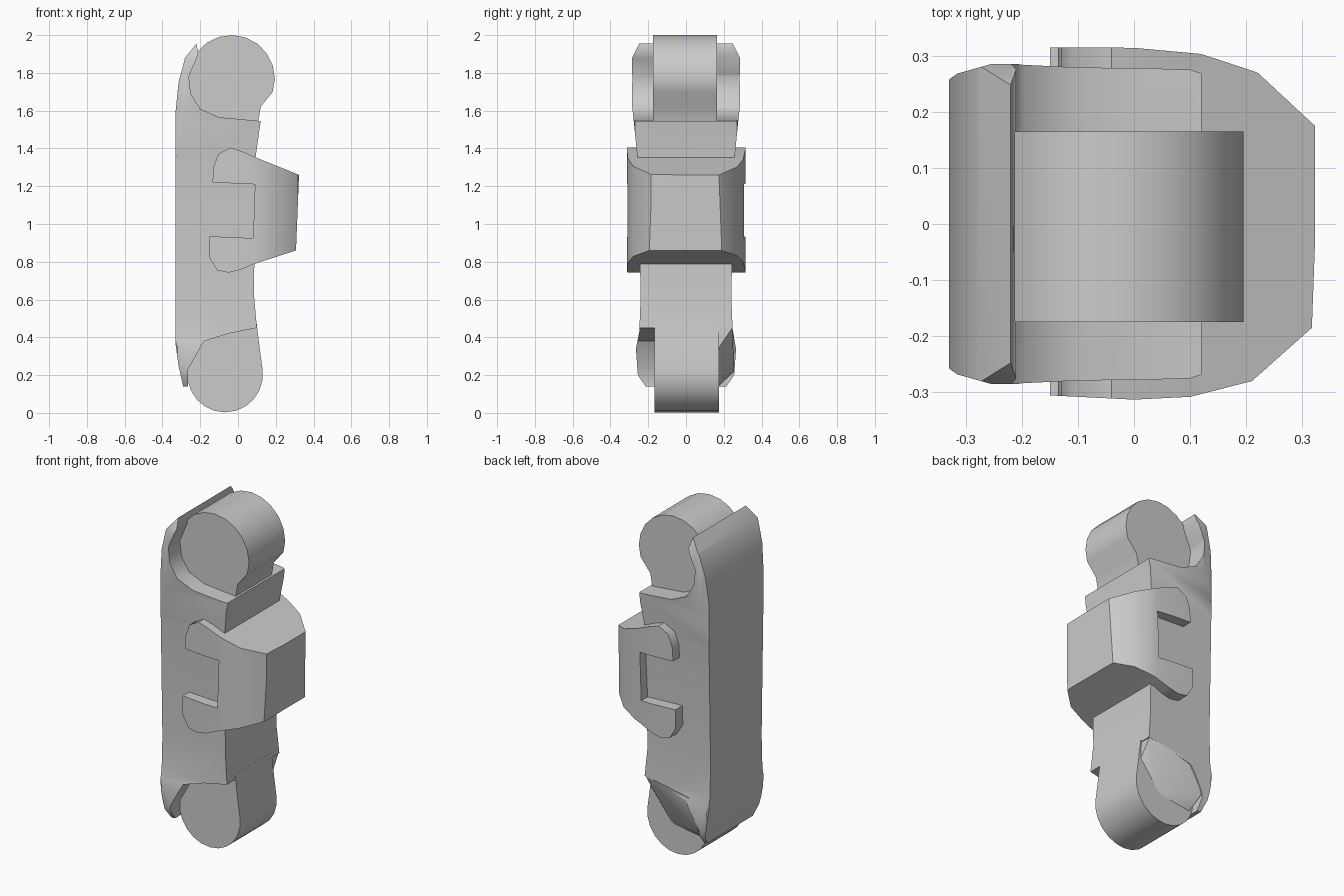
import bpy, bmesh, math
from mathutils import Vector

if "Cube" in bpy.data.objects:
    bpy.data.objects.remove(bpy.data.objects["Cube"])


def prism(name, pts, axis, lo, hi):
    """Extrude a 2D outline along one axis (remaining axes keep x, y, z order)."""
    bm = bmesh.new()

    def place(a, b, d):
        c = [a, b]
        c.insert("xyz".index(axis), d)
        return Vector(c)
    low = [bm.verts.new(place(a, b, lo)) for a, b in pts]
    high = [bm.verts.new(place(a, b, hi)) for a, b in pts]
    bm.faces.new(low)
    bm.faces.new(high)
    n = len(pts)
    for i in range(n):
        j = (i + 1) % n
        bm.faces.new((low[i], low[j], high[j], high[i]))
    return finish(name, bm)


def finish(name, bm):
    bmesh.ops.recalc_face_normals(bm, faces=bm.faces)
    me = bpy.data.meshes.new(name)
    bm.to_mesh(me)
    bm.free()
    ob = bpy.data.objects.new(name, me)
    bpy.context.collection.objects.link(ob)
    return ob


def select(ob):
    bpy.ops.object.select_all(action='DESELECT')
    ob.select_set(True)
    bpy.context.view_layer.objects.active = ob


def intersect(ob, other):
    select(ob)
    m = ob.modifiers.new("trim", 'BOOLEAN')
    m.operation = 'INTERSECT'
    m.solver = 'EXACT'
    m.object = other
    bpy.ops.object.modifier_apply(modifier=m.name)
    bpy.data.objects.remove(other)


def smooth(ob, deg=35):
    select(ob)
    bpy.ops.object.shade_smooth_by_angle(angle=math.radians(deg))


def mirrored(half):
    return half + [(-y, z) for y, z in reversed(half)]


def arc(cx, cz, r, a0, a1, n):
    return [(cx + r * math.cos(math.radians(a0 + (a1 - a0) * i / n)),
             cz + r * math.sin(math.radians(a0 + (a1 - a0) * i / n))) for i in range(n + 1)]


# Main shell: side profile trimmed by its front silhouette and its plan
shell_profile = [
    (-0.33, 1.6), (-0.315, 1.75), (-0.28, 1.88), (-0.22, 1.955), (-0.21, 1.9),
    (-0.26, 1.78), (-0.25, 1.69), (-0.2, 1.61), (-0.1, 1.565), (0.12, 1.545),
    (0.09, 1.33), (0.085, 0.62), (0.1, 0.45), (-0.05, 0.42), (-0.18, 0.38),
    (-0.265, 0.23), (-0.265, 0.14), (-0.29, 0.14), (-0.315, 0.25), (-0.33, 0.36)]
shell = prism("limb_shell", shell_profile, 'y', -0.5, 0.5)
intersect(shell, prism("silhouette", mirrored([
    (0.24, 1.97), (0.285, 1.88), (0.285, 1.62), (0.275, 1.53), (0.255, 1.33),
    (0.24, 0.62), (0.247, 0.43), (0.265, 0.34), (0.255, 0.2), (0.2, 0.12)]), 'x', -0.6, 0.6))
plan = [(-0.34, 0.25), (-0.315, 0.268), (-0.255, 0.285), (-0.2, 0.285), (0.1, 0.275), (0.13, 0.265)]
intersect(shell, prism("plan", plan + [(x, -y) for x, y in reversed(plan)], 'z', -0.1, 2.1))
smooth(shell)

# Rounded joints at both ends, with short necks into the shell
upper = prism("upper_joint", arc(-0.035, 1.77, 0.23, -18, 195, 12)
              + [(-0.24, 1.65), (-0.24, 1.5), (0.1, 1.5), (0.12, 1.62)],
              'y', -0.175, 0.165)
smooth(upper)
lower = prism("lower_joint", arc(-0.068, 0.203, 0.2, 172, 368, 12)
              + [(0.115, 0.34), (0.098, 0.48), (-0.2, 0.48)],
              'y', -0.168, 0.176)
smooth(lower)

# Sloped web between shell and lower joint on the rear side
bm = bmesh.new()
for p in [(0.095, 0.245, 0.45), (-0.2, 0.255, 0.4), (-0.26, 0.255, 0.22),
          (0.1, 0.17, 0.34), (-0.03, 0.17, 0.17), (-0.24, 0.17, 0.14),
          (0.095, 0.17, 0.47), (-0.25, 0.17, 0.4)]:
    bm.verts.new(p)
bmesh.ops.convex_hull(bm, input=bm.verts)
smooth(finish("lower_web", bm), 40)

# Clip-on guard: forked side profile trimmed by a wrapped plan
guard = prism("front_guard", [
    (-0.135, 1.22), (-0.13, 1.3), (-0.105, 1.37), (-0.04, 1.405), (0.02, 1.385),
    (0.1, 1.35), (0.323, 1.26), (0.307, 0.86), (0.09, 0.79), (0.01, 0.757),
    (-0.05, 0.743), (-0.11, 0.755), (-0.15, 0.82), (-0.15, 0.935), (0.08, 0.925),
    (0.09, 1.21)], 'y', -0.5, 0.5)
intersect(guard, prism("guard_plan", [
    (-0.16, 0.315), (0.0, 0.314), (0.12, 0.303), (0.22, 0.27), (0.33, 0.168),
    (0.317, -0.185), (0.21, -0.28), (0.1, -0.308), (0.0, -0.313), (-0.16, -0.305)],
    'z', 0.5, 1.6))
smooth(guard, 45)
